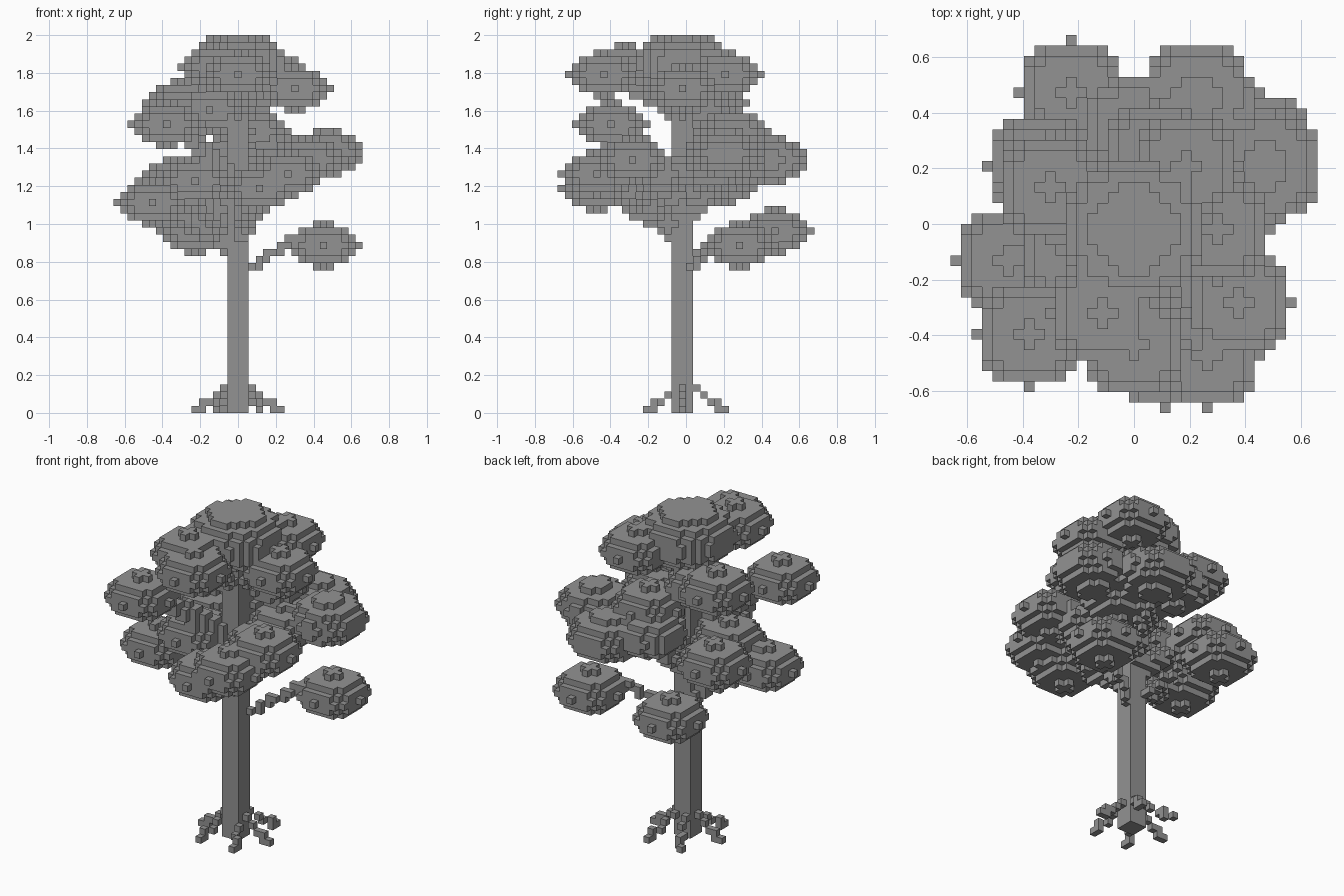
import bpy
import bmesh
import math
from mathutils import Vector

default_cube = bpy.data.objects.get("Cube")
if default_cube:
    bpy.data.objects.remove(default_cube, do_unlink=True)

CELL = 2 / 53          # edge of one block; the tree is 53 blocks tall
FLATTEN = 1.6          # leaf clusters are wider than tall
CORE = Vector((0, -1, 0))   # block column at the middle of the trunk

grey = bpy.data.materials.new("plain_grey")
grey.use_nodes = True
colour = (0.29, 0.29, 0.29, 1)
grey.diffuse_color = colour
grey.node_tree.nodes["Principled BSDF"].inputs["Base Color"].default_value = colour


def cell_of(point):
    return tuple(math.floor(c + 0.5) for c in point)


def box_cells(xs, ys, zs):
    return {(x, y, z) for x in xs for y in ys for z in zs}


def cluster_cells(centre, radius):
    """Blocks inside a flattened ball."""
    centre = Vector(centre)
    reach = math.ceil(radius) + 1
    spans = [range(c - reach, c + reach + 1) for c in cell_of(centre)]
    cells = set()
    for cell in box_cells(*spans):
        d = Vector(cell) - centre
        d.z *= FLATTEN
        if d.length_squared <= radius * radius + 0.001:
            cells.add(cell)
    return cells


def line_cells(start, end, thick):
    """Blocks along a straight branch, with a cross-shaped brush if thick."""
    brush = [Vector((0, 0, 0))]
    if thick:
        for axis in range(3):
            for sign in (-1, 1):
                step = Vector((0, 0, 0))
                step[axis] = sign
                brush.append(step)
    steps = math.ceil((end - start).length * 1.2)
    return {cell_of(start.lerp(end, i / steps) + b)
            for i in range(steps + 1) for b in brush}


# Branch kinds: how far they run towards the cluster, and their climb
branch_kinds = {"thick": (1, 0.65), "thin": (0.65, 0.6)}

# Leaf clusters: centre in blocks, radius and kind of branch
clusters = {
    "crown": ((0, -1, 48.5), 7, None),
    "crown_front": ((0, -12, 47), 5, "thick"),
    "crown_front_right": ((-3, -9, 48), 5, "thick"),
    "crown_back_left": ((5, 5, 47), 5, "thick"),
    "crown_left": ((8, -1, 45), 5, "thick"),
    "upper_right": ((-8, 3, 43), 5, "thick"),
    "upper_inner": ((-4, 1, 42), 5, None),
    "upper_front_right": ((-10, -11, 40), 5, "thick"),
    "upper_back": ((2, 6, 39), 5, "thick"),
    "middle_left": ((12.6, 5, 36), 5.35, "thick"),
    "middle_back_left": ((6, 11.6, 35), 5.35, "thick"),
    "middle_back": ((0, 8.6, 36), 5, "thick"),
    "middle_inner": ((6, 3, 34), 5, None),
    "middle_front_left": ((10, -8, 35), 5, "thick"),
    "middle_front_inner": ((6, -4, 33), 4.5, None),
    "middle_right": ((-6, -3, 32), 5, "thick"),
    "lower_front_left": ((7, -13, 33), 5, "thick"),
    "lower_front": ((3, -13, 31), 5, "thick"),
    "lower_back_right": ((-9, 5, 32), 5, "thick"),
    "lower_right": ((-12, -4, 29), 5, "thick"),
    "low_back": ((-6, 12, 25), 5, "thin"),
    "low_left": ((12, 7, 23), 5, "thin"),
}

parts = {"trunk": box_cells(range(-1, 2), range(-2, 1), range(0, 48))}

# Six stepped roots spreading from the foot of the trunk
roots = set()
for i in range(6):
    angle = math.radians(60 * i)
    for reach, height in ((2, 3), (3, 2), (4, 1), (5, 1), (5, 0), (6, 0)):
        roots.add(cell_of((reach * math.cos(angle),
                           reach * math.sin(angle) - 0.6, height)))
parts["roots"] = roots

# Clusters, most with a branch rising from the trunk
branches = set()
for name, (centre, radius, kind) in clusters.items():
    parts["leaves_" + name] = cluster_cells(centre, radius)
    if kind:
        share, climb = branch_kinds[kind]
        end = CORE.lerp(Vector(centre), share)
        end.z = centre[2] + 1
        start = CORE.copy()
        start.z = end.z - climb * (end - CORE).xy.length
        branches |= line_cells(start, end, kind == "thick")
parts["branches"] = branches

# Each block belongs to the first part that holds it
taken = set()
for name in parts:
    parts[name] = parts[name] - taken
    taken |= parts[name]


def build(name, cells):
    """Mesh the exposed faces of a set of blocks."""
    bm = bmesh.new()
    corners = {}

    def corner(p):
        key = tuple(p)
        if key not in corners:
            x, y, z = key
            corners[key] = bm.verts.new(((x - 0.5) * CELL, y * CELL, z * CELL))
        return corners[key]

    for cell in cells:
        for axis in range(3):
            for side in (0, 1):
                beside = list(cell)
                beside[axis] += 2 * side - 1
                if tuple(beside) in taken:
                    continue
                loop = []
                for a, b in ((0, 0), (1, 0), (1, 1), (0, 1)):
                    p = list(cell)
                    p[axis] += side
                    p[(axis + 1) % 3] += a
                    p[(axis + 2) % 3] += b
                    loop.append(corner(p))
                bm.faces.new(loop if side else loop[::-1])
    mesh = bpy.data.meshes.new(name)
    bm.to_mesh(mesh)
    bm.free()
    mesh.materials.append(grey)
    bpy.context.scene.collection.objects.link(bpy.data.objects.new(name, mesh))


for part_name, part_cells in parts.items():
    if part_cells:
        build(part_name, part_cells)
